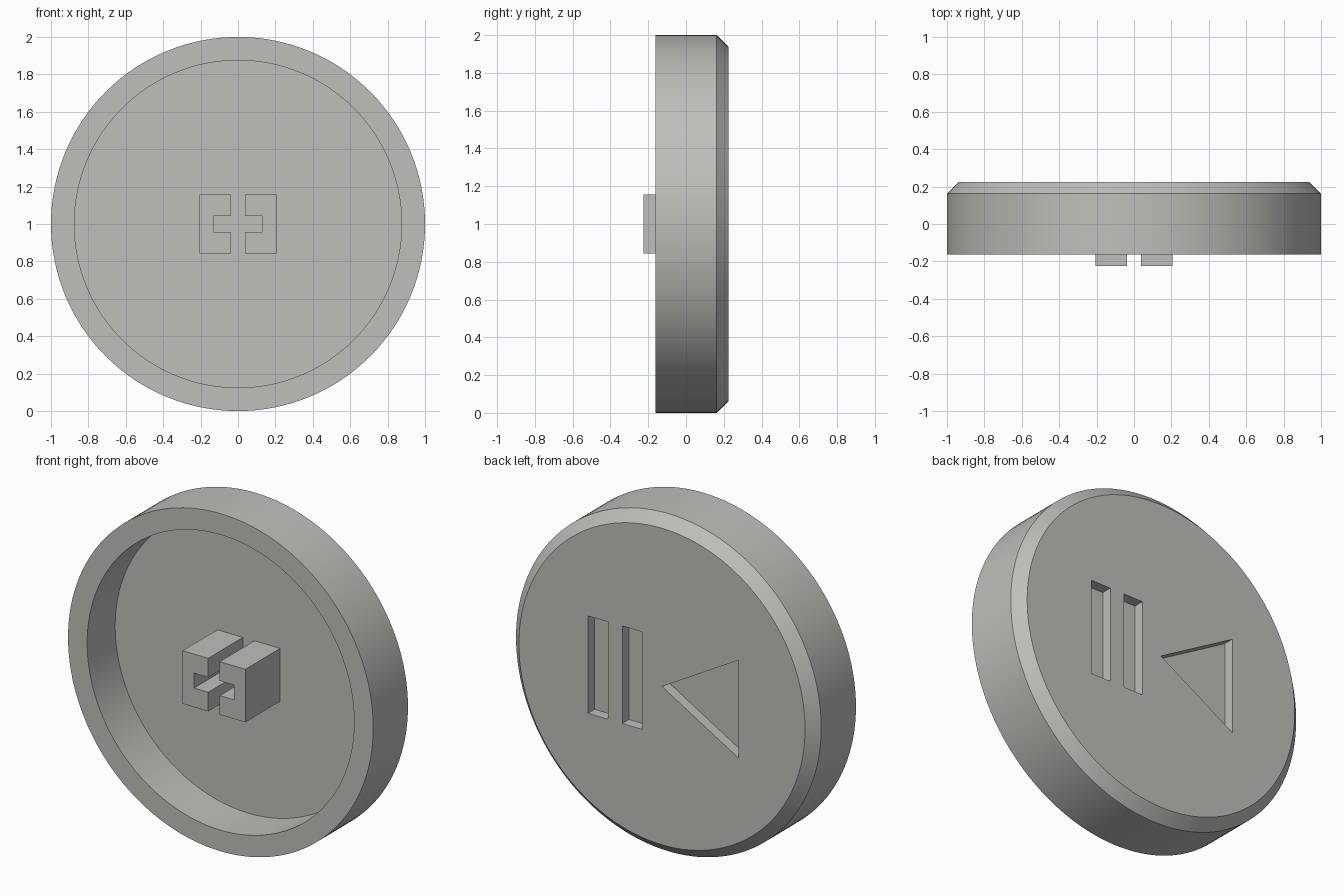
import bpy, bmesh, math

if "Cube" in bpy.data.objects:
    bpy.data.objects.remove(bpy.data.objects["Cube"])

SEGMENTS = 128
CZ = 1.0                      # height of the button axis
FRONT, BACK = -0.1625, 0.225  # rim plane and outer face
FLOOR = 0.10                  # bottom of the hollow side
CHAMFER = 0.0625
ENGRAVE = 0.0625

grey = bpy.data.materials.new("warm_grey")
grey.diffuse_color = (0.52, 0.52, 0.49, 1)
grey.use_nodes = True
grey.node_tree.nodes["Principled BSDF"].inputs["Base Color"].default_value = grey.diffuse_color


def make_object(name, bm):
    bmesh.ops.recalc_face_normals(bm, faces=bm.faces)
    mesh = bpy.data.meshes.new(name)
    bm.to_mesh(mesh)
    bm.free()
    mesh.materials.append(grey)
    obj = bpy.data.objects.new(name, mesh)
    bpy.context.collection.objects.link(obj)
    return obj


def lathe(name, profile):
    """Turn (radius, y) points around the y axis, with flat end caps."""
    bm = bmesh.new()
    rings = []
    for r, y in profile:
        ring = []
        for i in range(SEGMENTS):
            a = 2 * math.pi * i / SEGMENTS
            ring.append(bm.verts.new((r * math.cos(a), y, CZ + r * math.sin(a))))
        rings.append(ring)
    for a, b in zip(rings, rings[1:]):
        for i in range(SEGMENTS):
            j = (i + 1) % SEGMENTS
            bm.faces.new((a[i], a[j], b[j], b[i]))
    bm.faces.new(rings[0])
    bm.faces.new(rings[-1])
    return make_object(name, bm)


def prism(name, outline, y0, y1):
    """Extrude an (x, z) outline from y0 to y1."""
    bm = bmesh.new()
    face = bm.faces.new([bm.verts.new((x, y0, CZ + z)) for x, z in outline])
    ext = bmesh.ops.extrude_face_region(bm, geom=[face])
    verts = [g for g in ext["geom"] if isinstance(g, bmesh.types.BMVert)]
    bmesh.ops.translate(bm, verts=verts, vec=(0, y1 - y0, 0))
    return make_object(name, bm)


# Hollow cap with a chamfered outer face
cap = lathe("button_cap", [
    (0.875, FLOOR), (0.875, FRONT), (1.0, FRONT),
    (1.0, BACK - CHAMFER), (1.0 - CHAMFER, BACK)])

# Engraved symbols: triangle and two bars
half = 0.5 / math.sqrt(3)
symbols = {
    "triangle_cutter": [(0, 0), (-0.5, half), (-0.5, -half)],
    "inner_bar_cutter": [(0.13, -half), (0.26, -half), (0.26, half), (0.13, half)],
    "outer_bar_cutter": [(0.355, -half), (0.485, -half), (0.485, half), (0.355, half)],
}
bpy.context.view_layer.objects.active = cap
for name, outline in symbols.items():
    cutter = prism(name, outline, BACK - ENGRAVE, BACK + 0.1)
    cutter.hide_render = True
    mod = cap.modifiers.new(name, "BOOLEAN")
    mod.operation = "DIFFERENCE"
    mod.solver = "EXACT"
    mod.object = cutter
    bpy.ops.object.modifier_apply(modifier=mod.name)
    bpy.data.objects.remove(cutter)

# Smooth round walls, sharp rims
bpy.ops.object.select_all(action="DESELECT")
cap.select_set(True)
bpy.ops.object.shade_smooth_by_angle(angle=math.radians(30))

# Split socket stem: two mirrored C-shaped posts
c_shape = [(0.0375, -0.157), (0.206, -0.157), (0.206, 0.157), (0.0375, 0.157),
           (0.0375, 0.044), (0.13, 0.044), (0.13, -0.044), (0.0375, -0.044)]
for side, name in ((1, "right_stem"), (-1, "left_stem")):
    prism(name, [(side * x, z) for x, z in c_shape], -0.225, FLOOR)
